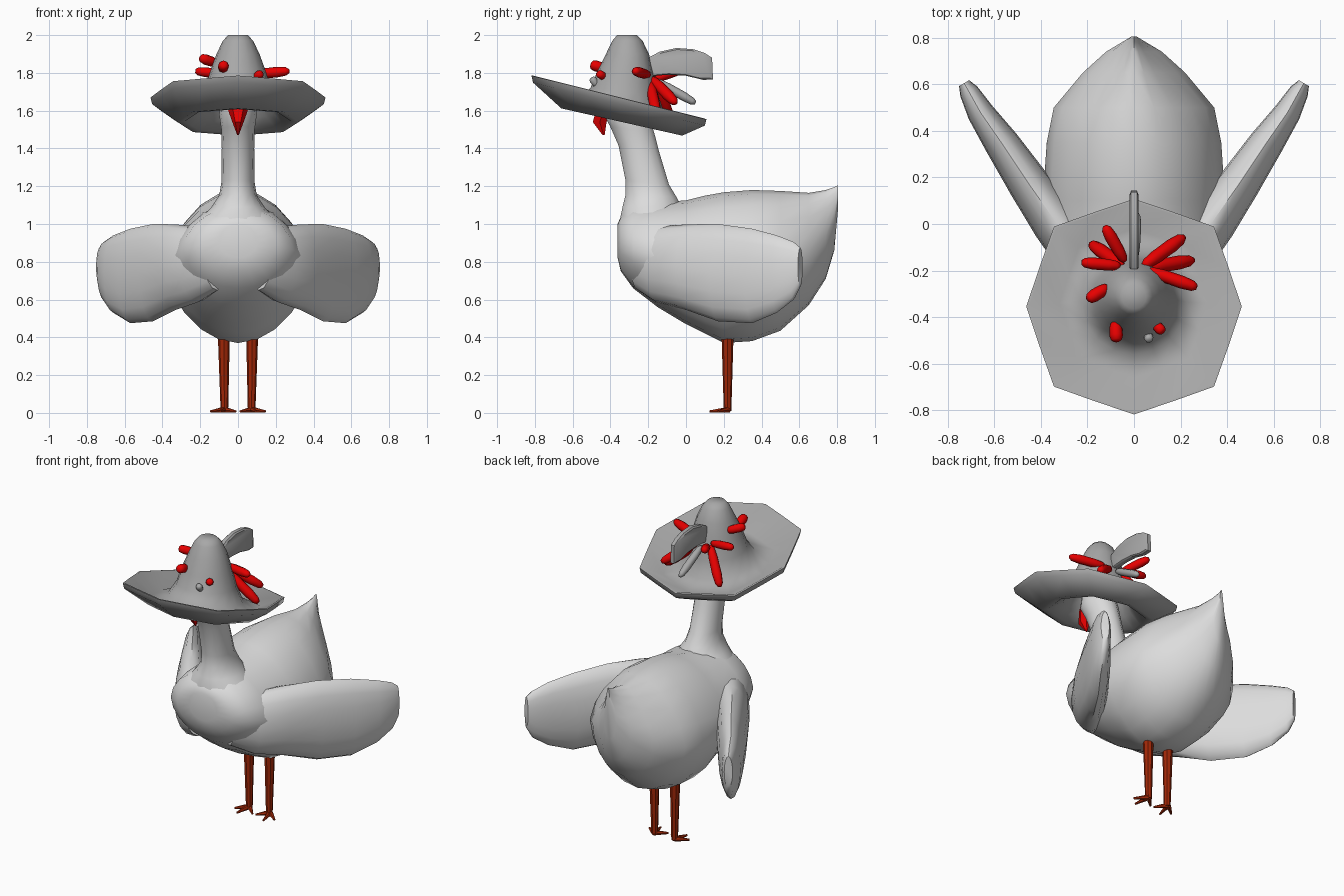
import bpy, bmesh, math
from mathutils import Vector

if "Cube" in bpy.data.objects:
    bpy.data.objects.remove(bpy.data.objects["Cube"])


def material(name, rgb):
    m = bpy.data.materials.new(name)
    m.diffuse_color = (*rgb, 1)
    m.use_nodes = True
    m.node_tree.nodes["Principled BSDF"].inputs["Base Color"].default_value = m.diffuse_color
    return m


PLUMAGE = material("pale_grey", (0.72, 0.72, 0.72))
FELT = material("mid_grey", (0.39, 0.39, 0.39))
RED = material("bright_red", (0.8, 0.0, 0.0))
LEG = material("rust_red", (0.36, 0.02, 0.002))


def finish(name, bm, mat, angle=50):
    bmesh.ops.recalc_face_normals(bm, faces=bm.faces)
    me = bpy.data.meshes.new(name)
    bm.to_mesh(me)
    bm.free()
    me.materials.append(mat)
    ob = bpy.data.objects.new(name, me)
    bpy.context.collection.objects.link(ob)
    bpy.ops.object.select_all(action='DESELECT')
    ob.select_set(True)
    bpy.context.view_layer.objects.active = ob
    bpy.ops.object.shade_smooth_by_angle(angle=math.radians(angle))
    return ob


def loft(name, rings, mat, angle=50):
    """Skin a list of equal-length point rings and cap both ends."""
    bm = bmesh.new()
    loops = [[bm.verts.new(p) for p in r] for r in rings]
    n = len(loops[0])
    for a, b in zip(loops, loops[1:]):
        for i in range(n):
            j = (i + 1) % n
            bm.faces.new((a[i], a[j], b[j], b[i]))
    bm.faces.new(loops[0])
    bm.faces.new(loops[-1])
    return finish(name, bm, mat, angle)


def angles(n):
    return [2 * math.pi * i / n for i in range(n)]


def tube(name, a, b, r1, r2, mat, sides=8):
    """Straight tapered tube from a to b."""
    a, b = Vector(a), Vector(b)
    q = (b - a).to_track_quat('Z', 'Y')
    rings = [[c + q @ Vector((r * math.cos(t), r * math.sin(t), 0)) for t in angles(sides)]
             for c, r in ((a, r1), (b, r2))]
    return loft(name, rings, mat, 40)


def pod(name, a, b, r, mat):
    """Rounded elongated pod from a to b."""
    a, b = Vector(a), Vector(b)
    q = (b - a).to_track_quat('Z', 'Y')
    rings = []
    for f, k in ((0, .4), (.08, .75), (.3, .95), (.7, 1), (.92, .8), (1, .4)):
        rings.append([a.lerp(b, f) + q @ Vector((k * r * math.cos(t), k * r * math.sin(t), 0))
                      for t in angles(8)])
    return loft(name, rings, mat, 80)


# Body: cross-sections along y (y, bottom, top, half width, upper pinch, lower pinch)
body = [(-.362, .82, 1.0, .10, 0, 0), (-.345, .75, 1.04, .20, 0, 0), (-.28, .66, 1.09, .29, .05, .05),
        (-.15, .56, 1.115, .34, .12, .1), (0, .47, 1.125, .37, .15, .14), (.1, .42, 1.15, .38, .14, .16),
        (.2, .37, 1.168, .385, .12, .16), (.35, .38, 1.18, .375, .12, .12), (.5, .435, 1.175, .345, .2, .06),
        (.65, .57, 1.165, .22, .4, 0), (.74, .71, 1.18, .12, .5, 0), (.785, .86, 1.195, .045, .5, 0),
        (.805, 1.08, 1.205, .012, .3, 0)]
rings = []
for y, zb, zt, w, up, low in body:
    zm = zb + (zt - zb) * .48
    ring = []
    for t in angles(20):
        s = math.sin(t)
        pinch = up * s if s > 0 else -low * s
        ring.append((w * math.cos(t) * (1 - pinch), y, zm + s * ((zt - zm) if s > 0 else (zm - zb))))
    rings.append(ring)
loft("body", rings, PLUMAGE)

# Neck and head (centre y, z, x radius, y radius, slope)
neck = [(-.165, .95, .26, .19, 0), (-.175, 1.03, .20, .178, 0), (-.18, 1.09, .14, .16, 0),
        (-.185, 1.15, .1, .138, -.05), (-.205, 1.22, .088, .118, -.1),
        (-.25, 1.4, .086, .11, -.15), (-.285, 1.5, .088, .12, -.15),
        (-.32, 1.58, .1, .13, -.15), (-.33, 1.66, .09, .11, -.1), (-.33, 1.72, .04, .05, 0)]
loft("neck_and_head", [[(rx * math.cos(t), y + ry * math.sin(t), z + s * ry * math.sin(t))
                        for t in angles(14)] for y, z, rx, ry, s in neck], PLUMAGE, 70)

# Beak hanging below the brim (centre y, z, x radius, y radius)
beak = [(-.43, 1.61, .055, .05), (-.457, 1.54, .03, .042), (-.436, 1.47, .004, .006)]
loft("beak", [[(rx * math.cos(t), y + ry * math.sin(t), z) for t in angles(6)]
              for y, z, rx, ry in beak], RED, 40)

# Wings: sections along a swept-out path (x, y, bottom, top, half thickness)
wing = [(.11, -.255, .65, .97, .08), (.215, -.155, .585, .985, .11), (.33, 0, .545, .998, .105),
        (.45, .17, .485, 1.0, .09), (.57, .35, .475, .975, .075), (.66, .48, .53, .94, .058),
        (.71, .57, .60, .905, .042), (.73, .605, .67, .875, .025)]
for side, label in ((1, "right_wing"), (-1, "left_wing")):
    rings = []
    for x, y, zb, zt, h in wing:
        rings.append([(side * (x + .86 * h * math.cos(t)), y - .51 * h * math.cos(t),
                       (zb + zt) / 2 + (zt - zb) / 2 * math.sin(t)) for t in angles(16)])
    loft(label, rings, PLUMAGE)

# Hat: hollow shell, dished octagonal tilted brim flowing into a round crown
# (centre y, z, radius, slope, octagonal?)
hat = [(-.31, 1.95, .06, 0, 0), (-.31, 1.89, .10, 0, 0), (-.32, 1.79, .135, -.05, 0),
       (-.325, 1.69, .165, -.12, 0), (-.335, 1.60, .205, -.2, 0), (-.34, 1.545, .28, -.225, 1),
       (-.34, 1.54, .32, -.225, 1),
       (-.355, 1.635, .455, -.25, 1), (-.355, 1.67, .463, -.25, 1), (-.355, 1.672, .452, -.25, 1),
       (-.34, 1.585, .32, -.22, 1), (-.335, 1.615, .225, -.2, 0), (-.325, 1.70, .18, -.12, 0),
       (-.32, 1.80, .15, -.05, 0), (-.31, 1.90, .114, 0, 0), (-.31, 1.97, .08, 0, 0),
       (-.313, 2.0, .052, 0, 0)]
rings = []
for cy, z, r, slope, octo in hat:
    ring = []
    for i, t in enumerate(angles(16)):
        k = r
        if octo:
            k = r * (.95 if i % 2 else (1.05 if i % 4 else 1))
        ring.append((k * math.cos(t), cy + k * math.sin(t), z + slope * k * math.sin(t)))
    rings.append(ring)
loft("hat", rings, FELT, 60)

# Feather: thin upright plate behind the crown
outline = [(-.21, 1.78), (-.2, 1.88), (-.14, 1.912), (-.05, 1.932), (.04, 1.925), (.10, 1.905),
           (.138, 1.88), (.143, 1.765), (.09, 1.763), (0, 1.785), (-.1, 1.79)]
cy, cz = -.03, 1.85
rings = []
for x, k in ((-.02, .9), (-.012, 1), (.012, 1), (.02, .9)):
    rings.append([(x, cy + (y - cy) * k, cz + (z - cz) * k) for y, z in outline])
loft("feather", rings, FELT, 35)

# Decorative pods fanned around the hat
pods = [((.04, -.18, 1.77), (.215, -.055, 1.64), .03),
        ((.05, -.19, 1.75), (.255, -.155, 1.58), .03),
        ((.06, -.20, 1.79), (.27, -.272, 1.81), .028),
        ((-.04, -.16, 1.77), (-.125, -.01, 1.825), .027),
        ((-.05, -.18, 1.77), (-.185, -.085, 1.575), .03),
        ((-.06, -.18, 1.79), (-.225, -.165, 1.81), .026),
        ((-.11, -.27, 1.85), (-.2, -.325, 1.88), .028),
        ((-.08, -.42, 1.82), (-.075, -.505, 1.845), .029),
        ((.09, -.43, 1.775), (.125, -.465, 1.80), .023)]
for i, (a, b, r) in enumerate(pods):
    pod(f"hat_pod_{i + 1}", a, b, r, RED)
pod("grey_pod_front", (.06, -.47, 1.73), (.065, -.50, 1.775), .02, FELT)
pod("grey_pod_back", (0, -.16, 1.76), (.01, .05, 1.64), .024, FELT)

# Legs and three-toed feet
for side, label in ((1, "right"), (-1, "left")):
    x = side * .075
    tube(label + "_leg", (x, .22, .42), (x - side * .003, .22, .01), .032, .02, LEG)
    for i, (tx, ty) in enumerate(((.145, .17), (.095, .125), (.012, .165))):
        tube(f"{label}_toe_{i + 1}", (x, .225, .017), (side * tx, ty, .008), .017, .006, LEG, 6)
